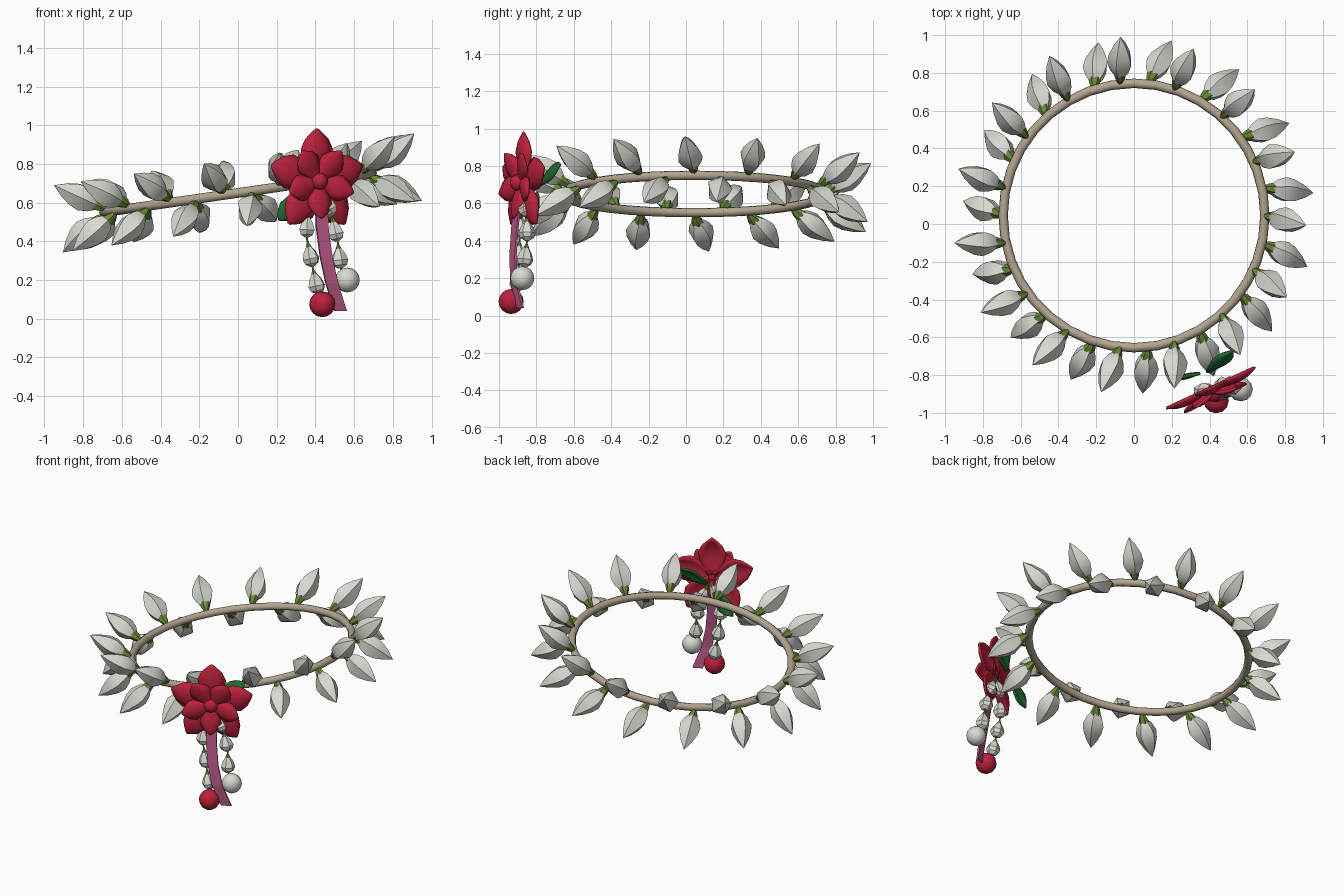
import bpy, bmesh, math
from mathutils import Vector, Matrix

if "Cube" in bpy.data.objects:
    bpy.data.objects.remove(bpy.data.objects["Cube"])


def material(name, rgb):
    m = bpy.data.materials.new(name)
    m.diffuse_color = (*rgb, 1)
    m.use_nodes = True
    m.node_tree.nodes["Principled BSDF"].inputs["Base Color"].default_value = m.diffuse_color
    return m


WHITE = material("bud white", (0.70, 0.70, 0.65))
TAN = material("band tan", (0.45, 0.38, 0.28))
OLIVE = material("calyx green", (0.14, 0.25, 0.04))
LEAF = material("leaf green", (0.015, 0.14, 0.03))
RED = material("petal red", (0.50, 0.015, 0.045))
PINK = material("ribbon pink", (0.50, 0.10, 0.24))


def finish(name, bm, mat, smooth=None):
    bmesh.ops.recalc_face_normals(bm, faces=bm.faces[:])
    me = bpy.data.meshes.new(name)
    bm.to_mesh(me)
    bm.free()
    me.materials.append(mat)
    ob = bpy.data.objects.new(name, me)
    bpy.context.collection.objects.link(ob)
    if smooth:
        bpy.ops.object.select_all(action='DESELECT')
        bpy.context.view_layer.objects.active = ob
        ob.select_set(True)
        bpy.ops.object.shade_smooth_by_angle(angle=math.radians(smooth))
    return ob


def lathe(name, profile, sides, base, direction, mat, smooth=None):
    """Spin (radius, height) pairs about an axis through base."""
    bm = bmesh.new()
    rot = Vector(direction).to_track_quat('Z', 'Y')
    base = Vector(base)
    rings = []
    for r, h in profile:
        n = 1 if r == 0 else sides
        rings.append([bm.verts.new(base + rot @ Vector(
            (r * math.cos(math.tau * k / sides), r * math.sin(math.tau * k / sides), h)))
            for k in range(n)])
    for a, b in zip(rings, rings[1:]):
        for k in range(sides):
            j = (k + 1) % sides
            if len(a) == 1:
                bm.faces.new((a[0], b[k], b[j]))
            elif len(b) == 1:
                bm.faces.new((a[k], a[j], b[0]))
            else:
                bm.faces.new((a[k], a[j], b[j], b[k]))
    for ring in (rings[0], rings[-1]):
        if len(ring) > 1:
            bm.faces.new(ring)
    return finish(name, bm, mat, smooth)


def blade(name, length, rows, frame, mat, fold, curl, thick):
    """Pointed petal or leaf: local X is its length, Z faces outward."""
    bm = bmesh.new()
    grid = []
    for t, half in rows:
        line = []
        for s in (-1, -0.5, 0, 0.5, 1):
            z = fold * half * (1 - s * s) + curl * length * t * t
            line.append(bm.verts.new(frame @ Vector((t * length, s * half, z))))
        grid.append(line)
    for a, b in zip(grid, grid[1:]):
        for k in range(4):
            bm.faces.new((a[k], a[k + 1], b[k + 1], b[k]))
    ob = finish(name, bm, mat, 40)
    mod = ob.modifiers.new("thickness", 'SOLIDIFY')
    mod.thickness = thick
    mod.offset = 0
    return ob


def sweep(name, points, half_w, half_t, across, mat):
    """Rectangular strip through points, wide along the across vector."""
    bm = bmesh.new()
    side = Vector(across).normalized()
    out = Vector((side.y, -side.x, 0))
    rings = []
    for p in points:
        p = Vector(p)
        rings.append([bm.verts.new(p + side * half_w * a + out * half_t * b)
                      for a, b in ((-1, -1), (1, -1), (1, 1), (-1, 1))])
    for a, b in zip(rings, rings[1:]):
        for k in range(4):
            bm.faces.new((a[k], a[(k + 1) % 4], b[(k + 1) % 4], b[k]))
    bm.faces.new(rings[0])
    bm.faces.new(rings[-1])
    return finish(name, bm, mat)


def ball(name, centre, r, mat):
    bm = bmesh.new()
    bmesh.ops.create_uvsphere(bm, u_segments=12, v_segments=8, radius=r,
                              matrix=Matrix.Translation(centre))
    return finish(name, bm, mat, 35)


# Tilted band
TILT = Matrix.Translation((0, 0.045, 0.65)) @ Matrix.Rotation(math.radians(-8.2), 4, 'Y')
bpy.ops.mesh.primitive_torus_add(major_radius=0.70, minor_radius=0.025,
                                 major_segments=36, minor_segments=8)
band = bpy.context.object
band.name = "band"
band.matrix_world = TILT
band.data.materials.append(TAN)
bpy.ops.object.shade_smooth_by_angle(angle=math.radians(50))

# Buds round the band, leaning alternately up and down
BUD = [(0.022, 0.045), (0.052, 0.085), (0.070, 0.135), (0.062, 0.185), (0.036, 0.245), (0, 0.30)]
CALYX = [(0.010, 0.0), (0.026, 0.035), (0.034, 0.065), (0, 0.075)]
for i in range(30):
    up = i % 2 == 0
    a = math.radians(12 * i)
    yaw = a - math.radians(12 if up else 18)
    pitch = math.radians(33 if up else -33)
    base = TILT @ Vector((0.70 * math.cos(a), 0.70 * math.sin(a), 0.012 if up else -0.012))
    d = TILT.to_3x3() @ Vector((math.cos(pitch) * math.cos(yaw),
                                math.cos(pitch) * math.sin(yaw), math.sin(pitch)))
    lathe("bud", BUD, 5, base, d, WHITE, 30)
    lathe("bud_calyx", CALYX, 6, base, d, OLIVE)

# Flower: local X runs across it, local Y up, local Z out of its face
across = Vector((0.91, 0.42, 0))
face = Vector((0.42, -0.91, 0))
FLOWER = Matrix.Translation((0.405, -0.865, 0.71)) @ Matrix(
    (across, Vector((0, 0, 1)), face)).transposed().to_4x4()
PETAL = [(0.0, 0.022), (0.2, 0.045), (0.42, 0.078), (0.62, 0.088), (0.8, 0.064),
         (0.92, 0.03), (1.0, 0.003)]
for layer, (length, scale, start, lift, curl) in enumerate(
        [(0.27, 1.0, 90, 0.0, 0.0), (0.19, 0.75, 54, 0.025, 0.18)]):
    for k in range(5):
        turn = Matrix.Rotation(math.radians(start + 72 * k), 4, 'Z')
        frame = FLOWER @ turn @ Matrix.Translation((0, 0, lift))
        blade("inner_petal" if layer else "outer_petal", length,
              [(t, w * scale) for t, w in PETAL], frame, RED, 0.35, curl, 0.014)
ball("flower_heart", FLOWER @ Vector((0, 0, 0.035)), 0.045, RED)

# Two leaves behind the flower
for start, tip, normal in (((0.39, -0.78, 0.70), (0.52, -0.67, 0.81), (0.3, -0.8, 0.5)),
                           ((0.34, -0.79, 0.65), (0.21, -0.81, 0.51), (0.3, -0.9, 0.1))):
    x = (Vector(tip) - Vector(start))
    length = x.length
    x.normalize()
    y = Vector(normal).cross(x).normalized()
    frame = Matrix.Translation(start) @ Matrix((x, y, x.cross(y))).transposed().to_4x4()
    blade("leaf", length, [(t, w * 0.62) for t, w in PETAL], frame, LEAF, 0.3, 0.0, 0.014)

# Hanging ribbon
sweep("ribbon", [(0.43, -0.90, 0.60), (0.435, -0.915, 0.47), (0.455, -0.925, 0.32),
                 (0.485, -0.92, 0.18), (0.53, -0.885, 0.04)], 0.034, 0.006, across, PINK)

# Two hanging strands of buds, each ending in a ball
BEAD = [(0.012, 0.0), (0.036, 0.015), (0.046, 0.04), (0.034, 0.075), (0.014, 0.105)]
STRANDS = {
    "left": [(0.36, -0.89, 0.56), (0.355, -0.89, 0.42), (0.385, -0.895, 0.27), (0.415, -0.90, 0.13)],
    "right": [(0.485, -0.85, 0.53), (0.515, -0.85, 0.40), (0.53, -0.865, 0.26)],
}
ENDS = {"left": ((0.435, -0.935, 0.075), 0.067, RED), "right": ((0.565, -0.875, 0.20), 0.064, WHITE)}
for side, beads in STRANDS.items():
    centre, r, mat = ENDS[side]
    ball(side + "_end_ball", centre, r, mat)
    path = [Vector((0.42, -0.86, 0.68))] + [Vector(p) for p in beads] + [Vector(centre)]
    for a, b in zip(path, path[1:]):
        lathe(side + "_thread", [(0.005, 0), (0.005, (b - a).length)], 6, a, b - a, OLIVE)
    for p, above in zip(path[1:-1], path):
        d = above - p
        lathe(side + "_bead", BEAD, 6, p, d, WHITE, 30)
        lathe(side + "_bead_calyx", [(0.017, 0.10), (0.006, 0.125)], 6, p, d, OLIVE)
